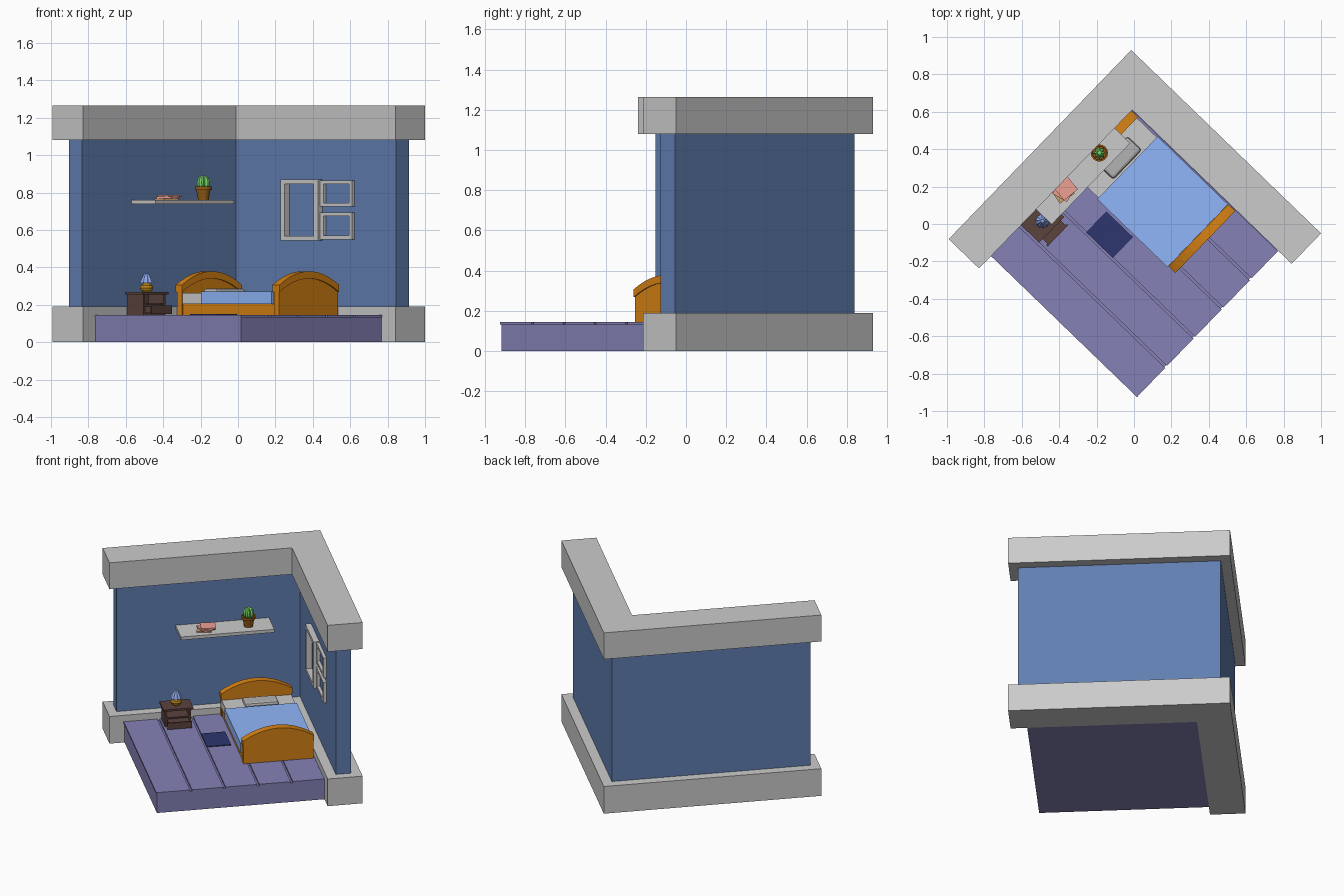
import bpy, bmesh, math
from mathutils import Matrix, Vector

if "Cube" in bpy.data.objects:
    bpy.data.objects.remove(bpy.data.objects["Cube"])

# Room frame: origin at the outer back corner, u along right wall, v along left wall
M = Matrix.Translation((-0.015, 0.93, 0)) @ Matrix.Rotation(math.radians(-44), 4, 'Z')


def mat(name, *rgb):
    m = bpy.data.materials.new(name)
    m.diffuse_color = (*rgb, 1)
    m.use_nodes = True
    m.node_tree.nodes["Principled BSDF"].inputs["Base Color"].default_value = m.diffuse_color
    return m


WALL = mat("wall_blue", .12, .21, .44)
FLOOR = mat("floor_violet", .235, .223, .468)
WOOD = mat("bed_wood", .67, .22, .007)
BLUE = mat("blanket_blue", .28, .47, .95)
BROWN = mat("dark_brown", .105, .056, .048)
RUG = mat("navy", .026, .037, .156)
GREEN = mat("cactus_green", .2, .7, .15)
POT = mat("pot_brown", .3, .11, .008)
PINK = mat("book_pink", .85, .35, .29)
TAN = mat("book_tan", .6, .35, .15)
SHADE = mat("shade_blue", .27, .4, .85)
BRASS = mat("lamp_brass", .5, .24, .01)
PILLOW = mat("pillow_grey", .45, .45, .45)


def finish(bm, name, m, place=None):
    bmesh.ops.recalc_face_normals(bm, faces=bm.faces)
    me = bpy.data.meshes.new(name)
    bm.to_mesh(me)
    bm.free()
    ob = bpy.data.objects.new(name, me)
    bpy.context.collection.objects.link(ob)
    if m:
        me.materials.append(m)
    ob.matrix_world = M @ place if place else M
    return ob


def box(name, u, v, z, m=None, place=None):
    bm = bmesh.new()
    size = (u[1] - u[0], v[1] - v[0], z[1] - z[0])
    mid = ((u[0] + u[1]) / 2, -(v[0] + v[1]) / 2, (z[0] + z[1]) / 2)
    bmesh.ops.create_cube(bm, size=1, matrix=Matrix.Translation(mid) @ Matrix.Diagonal((*size, 1)))
    return finish(bm, name, m, place)


def prism(name, pts, push, m=None):
    bm = bmesh.new()
    f = bm.faces.new([bm.verts.new(p) for p in pts])
    r = bmesh.ops.extrude_face_region(bm, geom=[f])
    vs = [g for g in r["geom"] if isinstance(g, bmesh.types.BMVert)]
    bmesh.ops.translate(bm, verts=vs, vec=push)
    return finish(bm, name, m)


def lathe(name, u, v, profile, m, n=16, rib=1.0):
    # rings of (radius, z); every second vertex is pulled in by rib
    bm = bmesh.new()
    rings = []
    for r, z in profile:
        ring = []
        for i in range(n):
            a, k = math.tau * i / n, r * (rib if i % 2 else 1)
            ring.append(bm.verts.new((u + k * math.cos(a), -v + k * math.sin(a), z)))
        rings.append(ring)
    for a, b in zip(rings, rings[1:]):
        for i in range(n):
            j = (i + 1) % n
            bm.faces.new((a[i], a[j], b[j], b[i]))
    bm.faces.new(rings[0])
    bm.faces.new(rings[-1])
    return finish(bm, name, m)


def ell(name, lo, hi, end_u, end_v, z0, z1, m=None):
    pts = [(lo, -lo), (end_u, -lo), (end_u, -hi), (hi, -hi), (hi, -end_v), (lo, -end_v)]
    return prism(name, [(x, y, z0) for x, y in pts], (0, 0, z1 - z0), m)


def frame(name, u, z, v, w):
    box(name + "_left", (u[0], u[0] + w), v, z)
    box(name + "_right", (u[1] - w, u[1]), v, z)
    box(name + "_bottom", (u[0] + w, u[1] - w), v, (z[0], z[0] + w * .8))
    box(name + "_top", (u[0] + w, u[1] - w), v, (z[1] - w * .8, z[1]))


# Walls and trims
ell("base_trim", 0, .226, 1.411, 1.405, 0, .19)
ell("walls", .064, .162, 1.353, 1.347, .19, 1.08, WALL)
ell("top_trim", 0, .226, 1.411, 1.405, 1.08, 1.265)

# Floor slab and planks
box("floor_slab", (.226, 1.305), (.226, 1.308), (0, .132), FLOOR)
for i in range(5):
    v0 = .228 + i * .217
    box(f"floor_plank_{i}", (.226, 1.311), (v0, v0 + (.217 if i == 4 else .203)), (.132, .145), FLOOR)
box("rug", (.503, .702), (.712, .868), (.145, .15), RUG)

# Bed head and foot boards: recessed panel under an arched band
def arch(v0, v1, base, rise, n=12):
    return [(v0 + (v1 - v0) * i / n, base + rise * (1 - (2 * i / n - 1) ** 2)) for i in range(n + 1)]


def board(name, u0, u1):
    v0, v1 = .233, .693
    low = arch(v0, v1, .268, .073)
    top = arch(v0, v1, .306, .073)
    prism(name + "_band", [(u0, -v, z) for v, z in low + top[::-1]], (u1 - u0, 0, 0), WOOD)
    inner = [(v0 + .004, .145)] + arch(v0 + .004, v1 - .004, .268, .073) + [(v1 - .004, .145)]
    prism(name + "_panel", [(u0 + .006, -v, z) for v, z in inner], (u1 - u0 - .012, 0, 0), WOOD)


board("headboard", .226, .275)
board("footboard", .946, .998)
box("bed_frame", (.27, .95), (.245, .683), (.145, .205), WOOD)
box("mattress", (.275, .945), (.24, .69), (.205, .262))
box("blanket", (.423, .945), (.234, .7), (.203, .272), BLUE)
pillow = box("pillow", (.305, .412), (.345, .565), (.255, .288), PILLOW)
bev = pillow.modifiers.new("round", 'BEVEL')
bev.width, bev.segments = .015, 2

# Window: tall sash with two small panes beside it
frame("window_sash", (.53, .807), (.545, .87), (.16, .2), .03)
frame("window_pane_low", (.807, 1.045), (.55, .693), (.16, .182), .024)
frame("window_pane_high", (.807, 1.045), (.725, .865), (.16, .182), .024)

# Shelf with books and cactus
box("shelf", (.16, .342), (.362, .966), (.738, .76))
for i, (ang, c) in enumerate([(-12, TAN), (14, PINK), (-7, PINK)]):
    off = Matrix.Translation((.262, -.785 + .012 * (i - 1), 0)) @ Matrix.Rotation(math.radians(ang), 4, 'Z')
    z = .76 + i * .0095
    box(f"book_{i}", (-.045, .045), (-.045, .05), (z, z + .009), c, off)
lathe("cactus_pot", .26, .514, [(.028, .76), (.038, .815), (.046, .815), (.046, .832), (.037, .832), (.036, .822)], POT)
lathe("cactus", .26, .514, [(.024, .822), (.033, .84), (.034, .86), (.026, .88), (.012, .89), (.002, .892)],
      GREEN, 16, .72)

# Nightstand: open upper bay and a drawer pulled out below
U, V = (.23, .352), (.902, 1.071)
box("nightstand_top", (.226, .362), (.89, 1.083), (.255, .268), BROWN)
box("nightstand_back", (U[0], U[0] + .012), V, (.145, .255), BROWN)
for s, v in (("right", V[0]), ("left", V[1] - .014)):
    box("nightstand_side_" + s, U, (v, v + .014), (.145, .255), BROWN)
box("nightstand_middle", U, V, (.198, .208), BROWN)
box("nightstand_bottom", U, V, (.145, .155), BROWN)
box("drawer", (.26, .398), (.918, 1.055), (.157, .19), BROWN)
box("drawer_front", (.398, .408), (.908, 1.065), (.15, .195), BROWN)

# Lamp
base = lathe("lamp_base", .294, .987, [(.02, .268), (.031, .278), (.036, .291), (.031, .304), (.018, .312), (.007, .32), (.007, .34)],
             BRASS, 16)
lathe("lamp_shade", .294, .987, [(.04, .317), (.03, .338), (.019, .358), (.01, .368)], SHADE, 20, .86)
